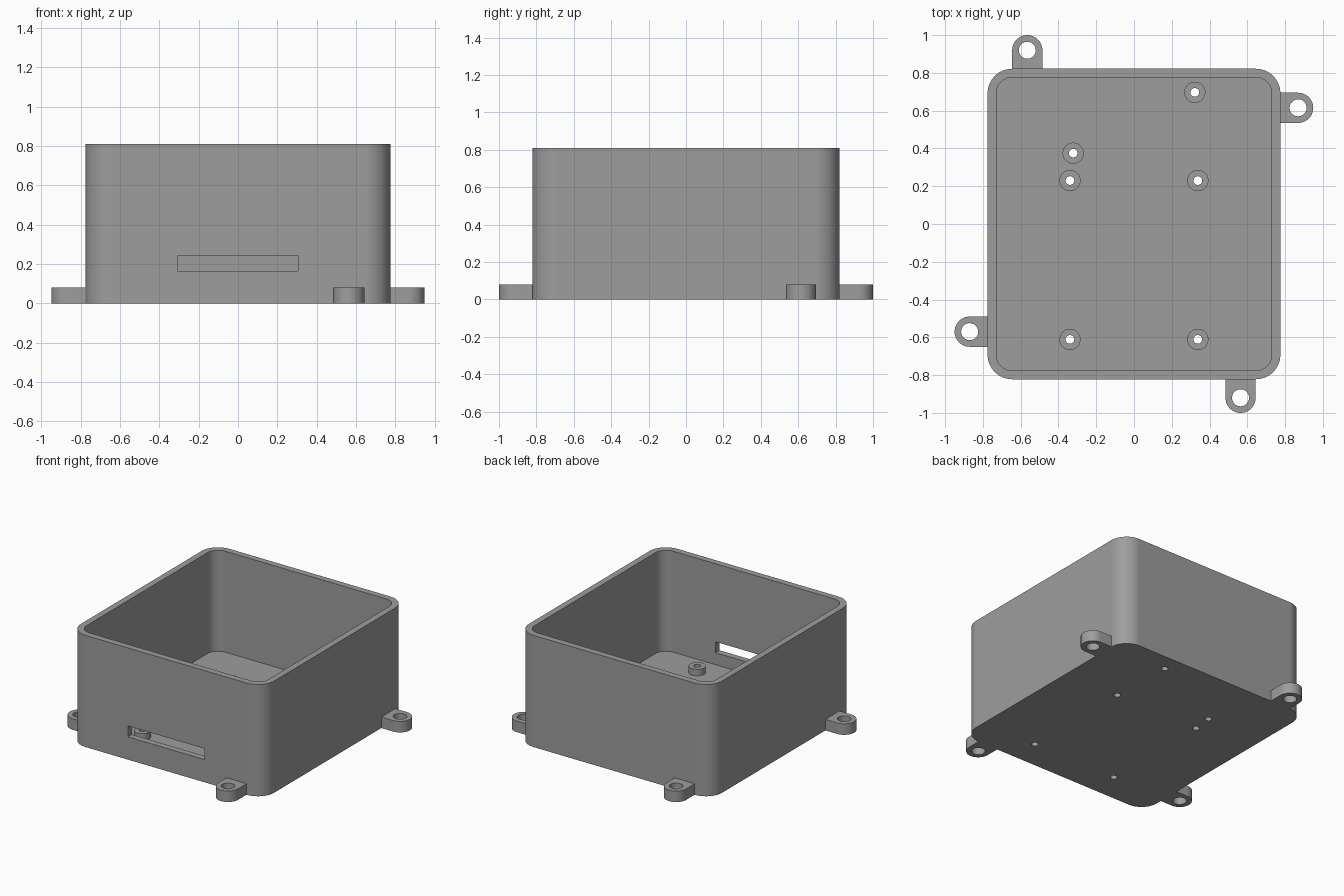
import bpy, bmesh, math

if "Cube" in bpy.data.objects:
    bpy.data.objects.remove(bpy.data.objects["Cube"])

W, D, H = 0.775, 0.822, 0.81      # half width, half depth, height
WALL, FLOOR, R = 0.046, 0.078, 0.13
TAB_H, TAB_R, POST_TOP = 0.08, 0.08, 0.125

grey = bpy.data.materials.new("mid grey plastic")
grey.diffuse_color = (0.34, 0.34, 0.34, 1)
grey.use_nodes = True
grey.node_tree.nodes["Principled BSDF"].inputs["Base Color"].default_value = grey.diffuse_color


def arc(cx, cy, r, a0, a1, n):
    """Points along an arc, angles in degrees."""
    return [(cx + r * math.cos(math.radians(a0 + (a1 - a0) * i / n)),
             cy + r * math.sin(math.radians(a0 + (a1 - a0) * i / n))) for i in range(n + 1)]


def rounded_rect(w, d, r):
    pts = []
    for k, (sx, sy) in enumerate([(1, 1), (-1, 1), (-1, -1), (1, -1)]):
        pts += arc(sx * (w - r), sy * (d - r), r, 90 * k, 90 * k + 90, 14)
    return pts


def circle(x, y, r, n=40):
    return arc(x, y, r, 0, 360, n)[:-1]


def prisms(name, outlines, z0, z1):
    """One object holding an upright prism for each outline."""
    bm = bmesh.new()
    for pts in outlines:
        base = bm.faces.new([bm.verts.new((x, y, z0)) for x, y in pts])
        top = bmesh.ops.extrude_face_region(bm, geom=[base])["geom"]
        bmesh.ops.translate(bm, vec=(0, 0, z1 - z0),
                            verts=[v for v in top if isinstance(v, bmesh.types.BMVert)])
    bmesh.ops.recalc_face_normals(bm, faces=bm.faces)
    mesh = bpy.data.meshes.new(name)
    bm.to_mesh(mesh)
    bm.free()
    mesh.materials.append(grey)
    ob = bpy.data.objects.new(name, mesh)
    bpy.context.collection.objects.link(ob)
    return ob


def combine(target, tool, operation):
    """Apply a boolean and discard the tool."""
    bpy.context.view_layer.objects.active = target
    mod = target.modifiers.new("cut", 'BOOLEAN')
    mod.operation, mod.object, mod.solver = operation, tool, 'EXACT'
    bpy.ops.object.modifier_apply(modifier=mod.name)
    bpy.data.objects.remove(tool)


# Mounting tabs: hole centre and outward direction in degrees
tabs = [(-0.565, 0.92, 90), (0.869, 0.615, 0), (-0.87, -0.57, 180), (0.564, -0.92, 270)]
# Standoffs on the floor
posts = [(0.322, 0.697), (-0.322, 0.375), (-0.339, 0.23),
         (0.338, 0.23), (-0.339, -0.611), (0.338, -0.611)]

# Box body with rounded corners
box = prisms("enclosure_box", [rounded_rect(W, D, R)], 0, H)

# Tabs: half-round end, straight sides running into the wall
outlines = []
for x, y, a in tabs:
    ux, uy = math.cos(math.radians(a)), math.sin(math.radians(a))
    pts = arc(x, y, TAB_R, a - 90, a + 90, 24)
    back = 0.12
    pts += [(pts[-1][0] - ux * back, pts[-1][1] - uy * back),
            (pts[0][0] - ux * back, pts[0][1] - uy * back)]
    outlines.append(pts)
combine(box, prisms("tabs", outlines, 0, TAB_H), 'UNION')

# Hollow inside
cavity = rounded_rect(W - WALL, D - WALL, R - WALL)
combine(box, prisms("cavity", [cavity], FLOOR, H + 0.1), 'DIFFERENCE')

# Connector slot through the front wall
slot = [(-0.308, -D - 0.05), (0.306, -D - 0.05), (0.306, -D + 0.1), (-0.308, -D + 0.1)]
combine(box, prisms("slot", [slot], 0.165, 0.244), 'DIFFERENCE')

# Standoffs, then all screw holes
combine(box, prisms("standoffs", [circle(x, y, 0.056) for x, y in posts], 0.04, POST_TOP), 'UNION')
holes = [circle(x, y, 0.023, 24) for x, y in posts] + [circle(x, y, 0.045) for x, y, a in tabs]
combine(box, prisms("holes", holes, -0.1, 0.3), 'DIFFERENCE')

# Smooth rounded corners, flat walls
bpy.ops.object.select_all(action='DESELECT')
box.select_set(True)
bpy.context.view_layer.objects.active = box
bpy.ops.object.shade_smooth_by_angle(angle=math.radians(30))
flat = box.modifiers.new("flat_walls", 'WEIGHTED_NORMAL')
flat.keep_sharp = True
